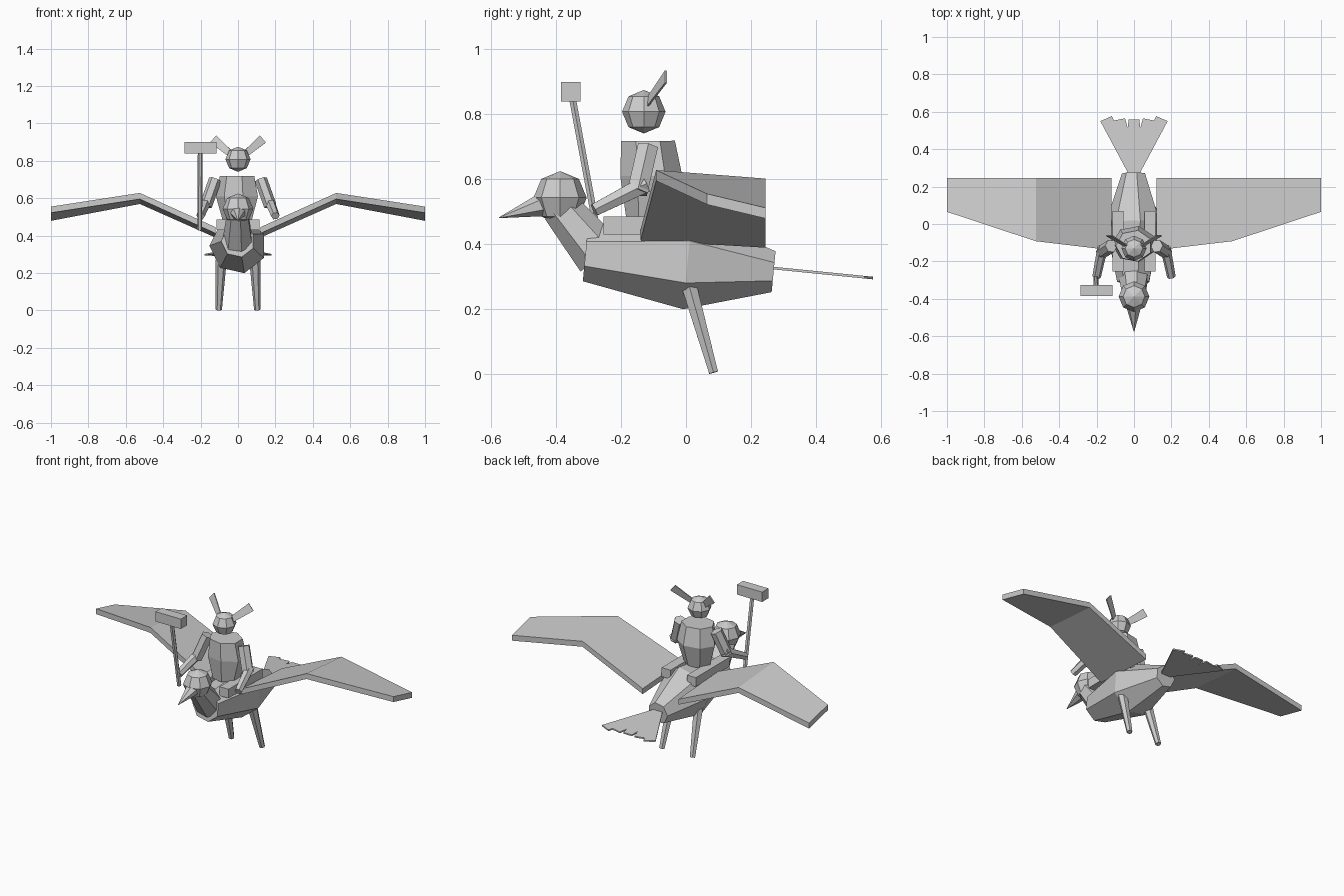
import bpy, bmesh, math
from mathutils import Vector

if "Cube" in bpy.data.objects:
    bpy.data.objects.remove(bpy.data.objects["Cube"])

grey = bpy.data.materials.new("plain_grey")
grey.diffuse_color = (0.6, 0.6, 0.6, 1)
grey.use_nodes = True
grey.node_tree.nodes["Principled BSDF"].inputs["Base Color"].default_value = grey.diffuse_color


def finish(name, bm):
    bmesh.ops.recalc_face_normals(bm, faces=bm.faces[:])
    me = bpy.data.meshes.new(name)
    bm.to_mesh(me)
    bm.free()
    me.materials.append(grey)
    ob = bpy.data.objects.new(name, me)
    bpy.context.collection.objects.link(ob)
    return ob


def loft(name, rings):
    """Closed skin through rings of points, capped at both ends."""
    bm = bmesh.new()
    vs = [[bm.verts.new(p) for p in r] for r in rings]
    n = len(vs[0])
    for a, b in zip(vs, vs[1:]):
        for i in range(n):
            j = (i + 1) % n
            bm.faces.new((a[i], a[j], b[j], b[i]))
    bm.faces.new(vs[0])
    bm.faces.new(vs[-1])
    return finish(name, bm)


def tube(name, stations, sides, start=math.pi):
    """Polygonal tube; stations are (centre, radius across x, other radius)."""
    axis = (Vector(stations[-1][0]) - Vector(stations[0][0])).normalized()
    u = Vector((1, 0, 0))
    u = (u - axis * u.dot(axis)).normalized()
    v = u.cross(axis)
    rings = []
    for c, ru, rv in stations:
        ang = [start + math.tau * k / sides for k in range(sides)]
        rings.append([Vector(c) + u * ru * math.cos(a) + v * rv * math.sin(a) for a in ang])
    return loft(name, rings)


def box(name, lo, hi):
    return loft(name, [[(x, y, z) for x, y in
                        ((lo[0], lo[1]), (hi[0], lo[1]), (hi[0], hi[1]), (lo[0], hi[1]))]
                       for z in (lo[2], hi[2])])


def ball(name, centre, r, rings=4):
    bm = bmesh.new()
    bmesh.ops.create_uvsphere(bm, u_segments=8, v_segments=rings, radius=r)
    bmesh.ops.translate(bm, verts=bm.verts[:], vec=centre)
    return finish(name, bm)


# Bird body, neck, head and beak
tube("bird_body", [((0, -.31, .37), .09, .087), ((0, .005, .345), .153, .15),
                   ((0, .27, .315), .065, .065)], 7)
tube("bird_neck", [((0, -.265, .365), .085, .08), ((0, -.39, .515), .06, .06)], 7)
ball("bird_head", (0, -.388, .543), .082)
tube("beak", [((0, -.44, .522), .042, .038), ((0, -.577, .481), .001, .001)], 7)

# Feathered tail fan with a notched rear edge
half = [(.025, .26), (.18, .55), (.118, .577), (.108, .553), (.048, .565), (.034, .515), (.028, .56)]
outline = half + [(-x, y) for x, y in reversed(half)]
loft("tail_fan", [[(x, y, .326 - (y - .27) * .1 + t) for x, y in outline] for t in (-.004, .004)])

# Wing sections: x, leading y, leading top z, trailing top z
WING = [(.12, -.14, .445, .422), (.525, -.092, .628, .602), (1.0, .065, .555, .512)]
for s, side in ((1, "right"), (-1, "left")):
    loft(side + "_wing", [[(s * x, y, zl), (s * x, .245, zt), (s * x, .245, zt - .033),
                           (s * x, y, zl - .033)] for x, y, zl, zt in WING])
    # Bird leg
    tube(side + "_bird_leg", [((s * .09, .01, .27), .03, .027),
                              ((s * .103, .085, .004), .017, .016)], 6)
    # Rider's leg resting on the bird's back
    box(side + "_rider_leg", (min(s * .055, s * .115), -.255, .43),
        (max(s * .055, s * .115), .07, .485))
    # Rider's arm
    tube(side + "_upper_arm", [((s * .122, -.118, .7), .034, .036),
                               ((s * .172, -.15, .56), .034, .036)], 6)
    tube(side + "_forearm", [((s * .168, -.125, .585), .028, .03),
                             ((s * .2, -.283, .505), .023, .022)], 6)
    # Thin winged plate on the head
    a, b = Vector((s * .03, -.125, .828)), Vector((s * .132, -.062, .916))
    d = (b - a).normalized()
    w = Vector((s * .65, 0, -.76))
    w = (w - d * w.dot(d)).normalized()
    n = d.cross(w)
    loft(side + "_head_plate", [[p + w * i * r + n * j * .003 for i, j in
                                 ((-1, -1), (1, -1), (1, 1), (-1, 1))]
                                for p, r in ((a, .016), (b, .025))])

# Rider's torso and head
tube("rider_torso", [((0, -.115, .475), .08, .07), ((0, -.107, .61), .118, .098),
                     ((0, -.117, .718), .097, .085)], 7)
ball("rider_head", (0, -.13, .808), .067)

# Hammer held upright
tube("hammer_handle", [((-.205, -.272, .43), .013, .012), ((-.202, -.352, .86), .013, .012)], 6)
box("hammer_head", (-.285, -.385, .84), (-.115, -.325, .9))
